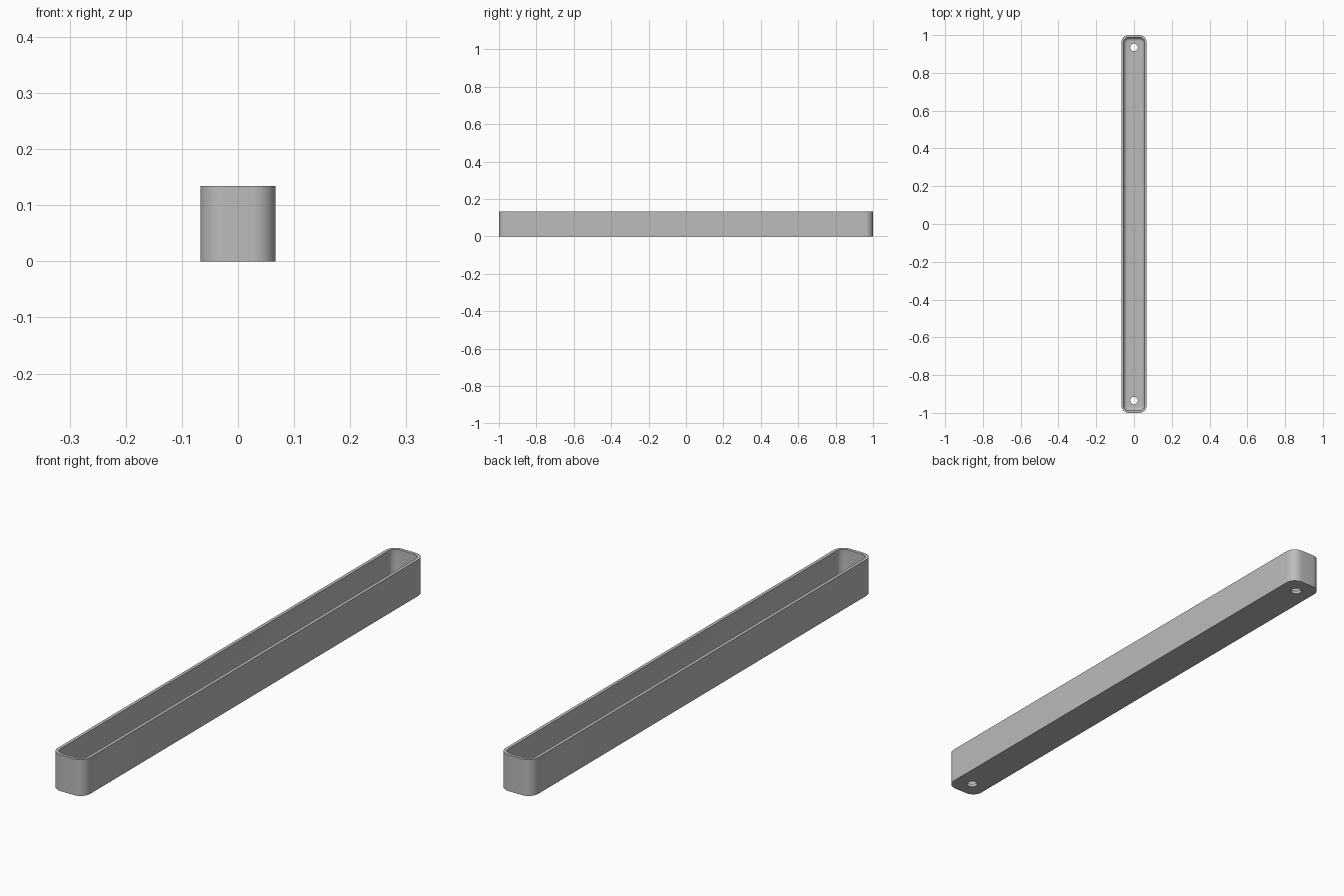
import bpy, bmesh, math

cube = bpy.data.objects.get("Cube")
if cube:
    bpy.data.objects.remove(cube, do_unlink=True)

HALF_W, HALF_L, HEIGHT = 0.067, 1.0, 0.134
CORNER, WALL, FLOOR, FILLET = 0.04, 0.012, 0.012, 0.02
HOLE_Y, HOLE_R = 0.935, 0.02
STEPS = 12

grey = bpy.data.materials.new("plain grey")
grey.use_nodes = True
colour = (0.5, 0.5, 0.5, 1)
grey.diffuse_color = colour
grey.node_tree.nodes["Principled BSDF"].inputs["Base Color"].default_value = colour


def rounded_ring(bm, inset, z):
    """Rounded rectangle of vertices, offset inward from the outer wall."""
    r = CORNER - inset
    ring = []
    for k, (sx, sy) in enumerate([(1, 1), (-1, 1), (-1, -1), (1, -1)]):
        cx, cy = sx * (HALF_W - CORNER), sy * (HALF_L - CORNER)
        for i in range(STEPS + 1):
            a = (k + i / STEPS) * math.pi / 2
            ring.append(bm.verts.new((cx + r * math.cos(a), cy + r * math.sin(a), z)))
    return ring


# Wall section: outer face, rim, inner face, then a fillet down to the floor
section = [(0, 0), (0, HEIGHT), (WALL, HEIGHT)]
for i in range(9):
    a = i / 8 * math.pi / 2
    section.append((WALL + FILLET * (1 - math.cos(a)),
                    FLOOR + FILLET * (1 - math.sin(a))))

# Long open tray
bm = bmesh.new()
rings = [rounded_ring(bm, d, z) for d, z in section]
for low, high in zip(rings, rings[1:]):
    n = len(low)
    for i in range(n):
        j = (i + 1) % n
        bm.faces.new((low[i], low[j], high[j], high[i]))
bm.faces.new(rings[0][::-1])
bm.faces.new(rings[-1])
bmesh.ops.recalc_face_normals(bm, faces=bm.faces)
mesh = bpy.data.meshes.new("tray")
bm.to_mesh(mesh)
bm.free()
mesh.materials.append(grey)
tray = bpy.data.objects.new("tray", mesh)
bpy.context.collection.objects.link(tray)

# Round hole through the floor at each end
for side in (-1, 1):
    bpy.ops.mesh.primitive_cylinder_add(vertices=32, radius=HOLE_R, depth=0.06,
                                        location=(0, side * HOLE_Y, 0))
    cutter = bpy.context.object
    cutter.name = "hole_cutter"
    cutter.hide_render = True
    cutter.data.materials.append(grey)
    cut = tray.modifiers.new("hole", "BOOLEAN")
    cut.operation = "DIFFERENCE"
    cut.solver = "EXACT"
    cut.object = cutter
    bpy.context.view_layer.objects.active = tray
    bpy.ops.object.modifier_apply(modifier=cut.name)
    bpy.data.objects.remove(cutter, do_unlink=True)

# Smooth curves, sharp rim and hole edges
bpy.ops.object.select_all(action="DESELECT")
tray.select_set(True)
bpy.context.view_layer.objects.active = tray
bpy.ops.object.shade_smooth_by_angle(angle=math.radians(30))
